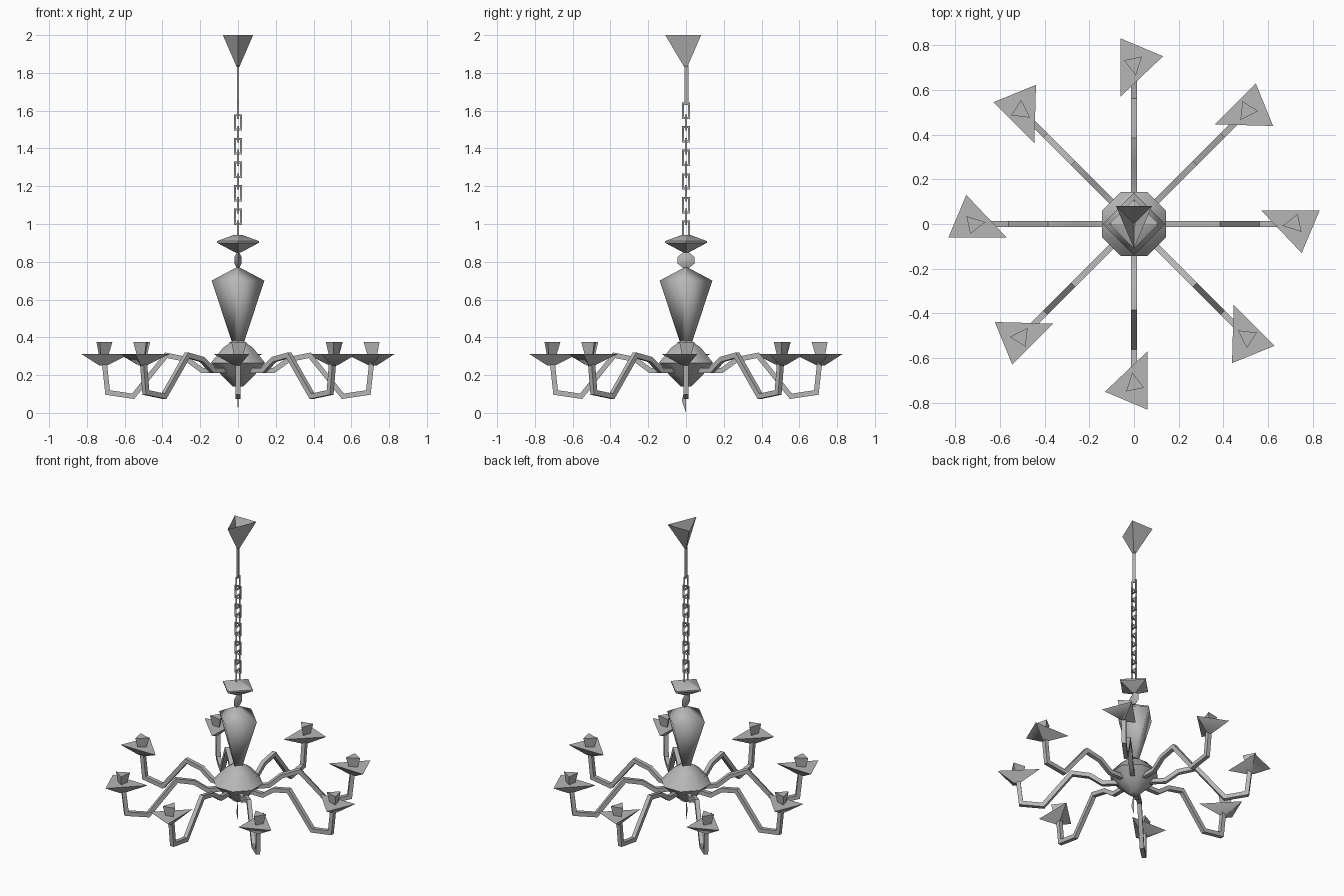
import bpy, math
from mathutils import Vector, Matrix

if "Cube" in bpy.data.objects:
    bpy.data.objects.remove(bpy.data.objects["Cube"])

metal = bpy.data.materials.new("grey_metal")
metal.diffuse_color = (0.47, 0.47, 0.47, 1)
metal.use_nodes = True
metal.node_tree.nodes["Principled BSDF"].inputs["Base Color"].default_value = metal.diffuse_color


def make(name, verts, faces, angle=50):
    me = bpy.data.meshes.new(name)
    me.from_pydata([tuple(v) for v in verts], [], faces)
    me.materials.append(metal)
    ob = bpy.data.objects.new(name, me)
    bpy.context.collection.objects.link(ob)
    bpy.ops.object.select_all(action='DESELECT')
    ob.select_set(True)
    bpy.context.view_layer.objects.active = ob
    bpy.ops.object.mode_set(mode='EDIT')
    bpy.ops.mesh.select_all(action='SELECT')
    bpy.ops.mesh.normals_make_consistent(inside=False)
    bpy.ops.object.mode_set(mode='OBJECT')
    bpy.ops.object.shade_smooth_by_angle(angle=math.radians(angle))
    return ob


def lathe(name, profile, section, angle=50, cap_top=True):
    """Scale the unit cross-section by each (radius, z) of the profile, bottom to top."""
    n = len(section)
    verts = [Vector((x * r, y * r, z)) for r, z in profile for x, y in section]
    faces = []
    for i in range(len(profile) - 1):
        for j in range(n):
            k = (j + 1) % n
            faces.append((i * n + j, i * n + k, (i + 1) * n + k, (i + 1) * n + j))
    faces.append(tuple(range(n))[::-1])
    if cap_top:
        faces.append(tuple(range(len(verts) - n, len(verts))))
    return make(name, verts, faces, angle)


def ngon(n, start=0, sx=1, sy=1):
    return [(sx * math.cos(math.radians(start) + math.tau * i / n),
             sy * math.sin(math.radians(start) + math.tau * i / n)) for i in range(n)]


def tube(name, path, radius, sides, closed=False):
    """Mitred tube along (r, z) points in the xz plane."""
    pts = [Vector((r, 0, z)) for r, z in path]
    n, verts, faces = len(pts), [], []
    for i, p in enumerate(pts):
        a = p - pts[i - 1] if (i or closed) else pts[1] - p
        b = pts[(i + 1) % n] - p if (i < n - 1 or closed) else a
        a, b = a.normalized(), b.normalized()
        t = (a + b).normalized()
        side = Vector((t.z, 0, -t.x)) / max(0.5, t.dot(a))
        for j in range(sides):
            w = math.tau * (j + 0.5) / sides
            verts.append(p + radius * (math.cos(w) * side + math.sin(w) * Vector((0, 1, 0))))
    for i in range(n if closed else n - 1):
        m = (i + 1) % n
        for j in range(sides):
            k = (j + 1) % sides
            faces.append((i * sides + j, i * sides + k, m * sides + k, m * sides + j))
    if not closed:
        faces += [tuple(range(sides))[::-1], tuple(range((n - 1) * sides, n * sides))]
    return make(name, verts, faces, 50)


# Ceiling canopy: open three-sided cone
lathe("ceiling_canopy", [(0.08, 1.83), (1, 2.0)],
      [(-0.08, 0.08), (0, -0.11), (0.08, 0.08)], cap_top=False)

# Rod under the canopy
lathe("hanging_rod", [(1, 1.63), (1, 1.84)], ngon(3, 90, 0.006, 0.014))

# Chain of alternating links
for i in range(11):
    z = 1.60 - i * 0.0625
    w, h = 0.017, 0.040
    link = tube(f"chain_link_{i + 1}", [(-w, z - h), (w, z - h), (w, z + h), (-w, z + h)],
                0.007, 3, closed=True)
    link.data.transform(Matrix.Rotation(math.radians(90 if i % 2 == 0 else 0), 4, 'Z'))

# Upper disc and twisted neck
lathe("upper_disc", [(0.015, 0.85), (0.035, 0.86), (0.11, 0.9), (0.11, 0.91), (0.02, 0.943)],
      ngon(4), 30)
lathe("neck", [(0.012, 0.765), (0.045, 0.79), (0.045, 0.825), (0.01, 0.855)],
      ngon(4, 0, 0.4, 1))

# Vase-shaped column
lathe("vase_column", [(0.03, 0.37), (0.14, 0.70), (0.005, 0.772)], ngon(4), 95)

# Central bowl holding the arms
lathe("central_bowl", [(0.03, 0.14), (0.10, 0.205), (0.155, 0.265), (0.085, 0.345), (0.025, 0.385)],
      ngon(8, 22.5), 50)

# Thin pendant drop
make("pendant_drop", [(0, 0, 0), (0.003, -0.022, 0.065), (-0.003, -0.01, 0.07), (0, 0, 0.15)],
     [(0, 1, 2), (1, 3, 2), (0, 2, 3), (0, 3, 1)])

# Eight arms, each with a drip plate and a candle cup
arm_path = [(0.08, 0.225), (0.19, 0.225), (0.27, 0.283), (0.38, 0.305),
            (0.555, 0.088), (0.69, 0.108), (0.708, 0.27)]
plate_section = [(0.113, 0.06), (-0.147, 0.06), (0.033, -0.13)]
cup_section = [(-0.052, -0.008), (0.032, -0.035), (0.015, 0.045)]
for i in range(8):
    turn = Matrix.Rotation(i * math.tau / 8, 4, 'Z')
    out = Matrix.Translation((0.717, 0, 0))
    arm = tube(f"arm_{i + 1}", arm_path, 0.019, 4)
    plate = lathe(f"drip_plate_{i + 1}", [(0.14, 0.25), (1, 0.312)], plate_section)
    cup = lathe(f"candle_cup_{i + 1}", [(0.6, 0.305), (1, 0.375)], cup_section)
    arm.data.transform(turn)
    plate.data.transform(turn @ out)
    cup.data.transform(turn @ out)
